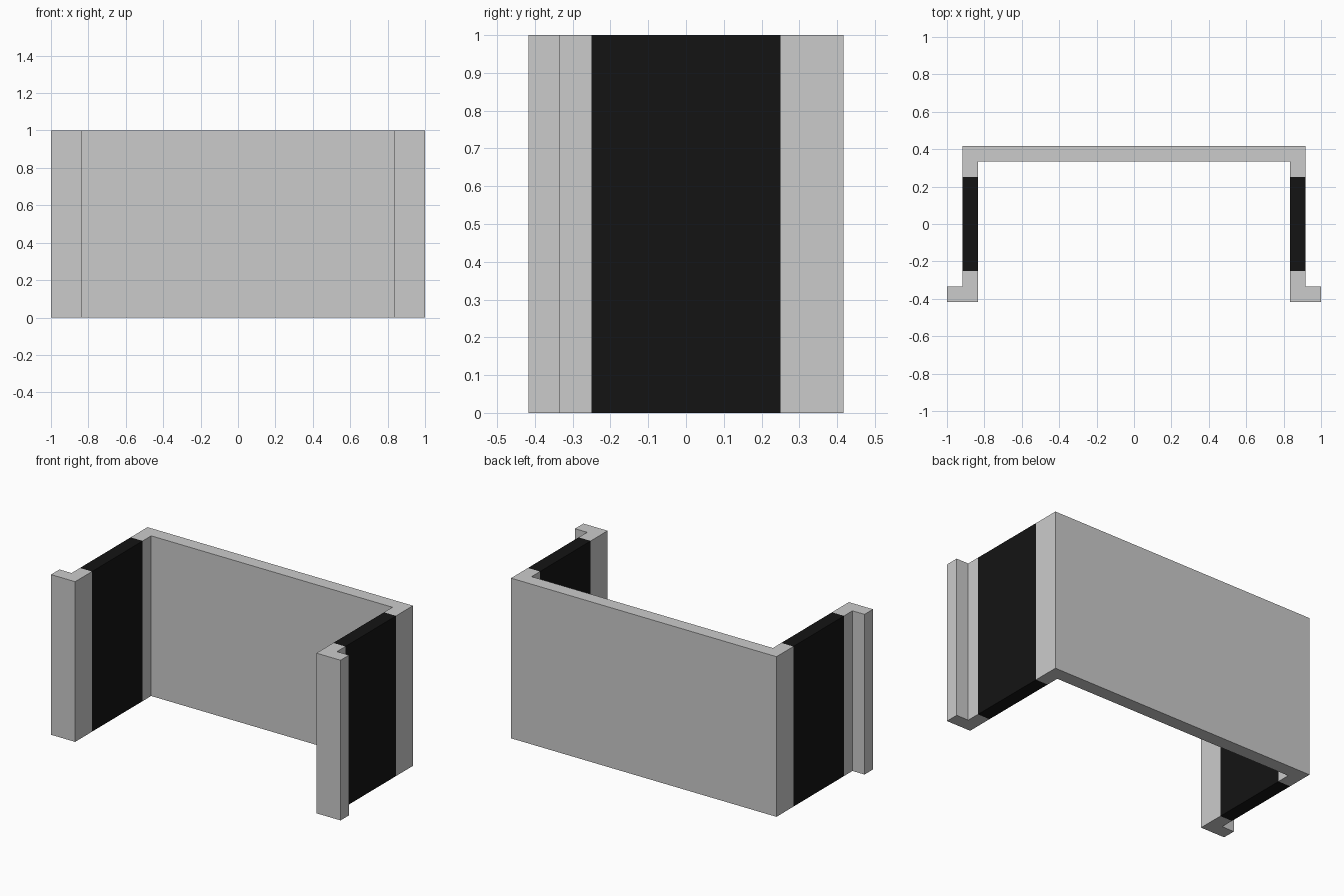
import bpy
import bmesh

if "Cube" in bpy.data.objects:
    bpy.data.objects.remove(bpy.data.objects["Cube"])

U = 1 / 12      # sheet thickness
HEIGHT = 1.0


def prism(name, outline, material=None):
    """Extrude a plan outline (counter-clockwise x, y) from the floor to HEIGHT."""
    bm = bmesh.new()
    face = bm.faces.new([bm.verts.new((x, y, 0)) for x, y in outline])
    ext = bmesh.ops.extrude_face_region(bm, geom=[face], use_keep_orig=True)
    top = [v for v in ext["geom"] if isinstance(v, bmesh.types.BMVert)]
    bmesh.ops.translate(bm, vec=(0, 0, HEIGHT), verts=top)
    bmesh.ops.recalc_face_normals(bm, faces=bm.faces)
    mesh = bpy.data.meshes.new(name)
    bm.to_mesh(mesh)
    bm.free()
    if material:
        mesh.materials.append(material)
    obj = bpy.data.objects.new(name, mesh)
    bpy.context.collection.objects.link(obj)
    return obj


black = bpy.data.materials.new("black")
black.diffuse_color = (0.007, 0.007, 0.007, 1)
black.use_nodes = True
black.node_tree.nodes["Principled BSDF"].inputs["Base Color"].default_value = black.diffuse_color

# Back wall with short returns at both ends
prism("back_channel", [(-11 * U, 3 * U), (-10 * U, 3 * U), (-10 * U, 4 * U),
                       (10 * U, 4 * U), (10 * U, 3 * U), (11 * U, 3 * U),
                       (11 * U, 5 * U), (-11 * U, 5 * U)])

for side, s in (("left", -1), ("right", 1)):
    # Black side panel
    panel = [(10, -3), (11, -3), (11, 3), (10, 3)]
    prism(side + "_side_panel", [(s * x * U, y * U) for x, y in panel], black)
    # L-shaped front flange turned outwards
    flange = [(10, -5), (12, -5), (12, -4), (11, -4), (11, -3), (10, -3)]
    prism(side + "_front_flange", [(s * x * U, y * U) for x, y in flange])
